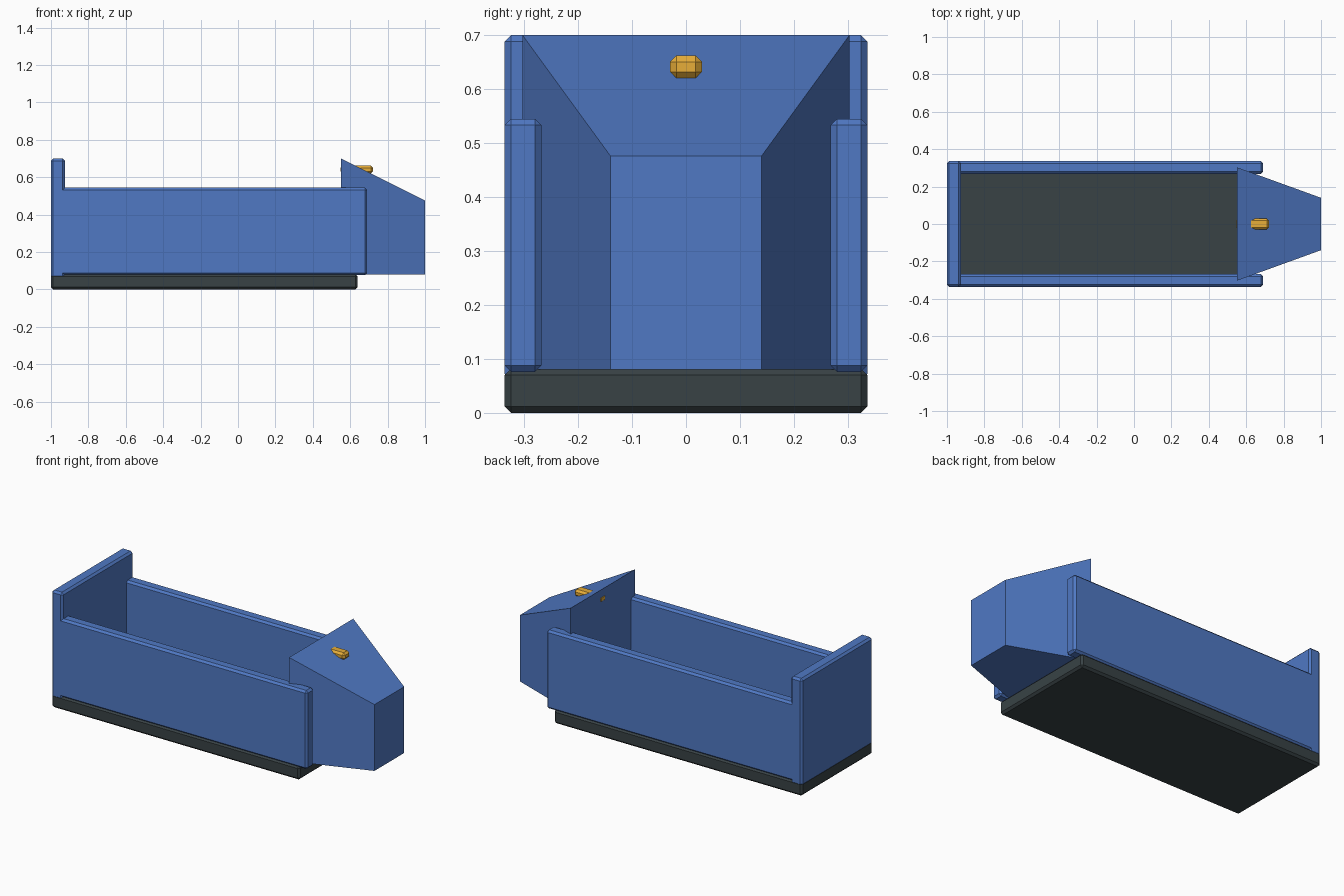
import bpy, bmesh

if "Cube" in bpy.data.objects:
    bpy.data.objects.remove(bpy.data.objects["Cube"])


def material(name, color):
    m = bpy.data.materials.new(name)
    m.diffuse_color = color
    m.use_nodes = True
    m.node_tree.nodes["Principled BSDF"].inputs["Base Color"].default_value = m.diffuse_color
    return m


BLUE = material("blue_paint", (0.08, 0.19, 0.55, 1))
DARK = material("dark_frame", (0.04, 0.055, 0.06, 1))
GOLD = material("amber", (0.8, 0.42, 0.04, 1))


def add_object(name, bm, mat):
    bmesh.ops.recalc_face_normals(bm, faces=bm.faces)
    mesh = bpy.data.meshes.new(name)
    bm.to_mesh(mesh)
    bm.free()
    mesh.materials.append(mat)
    ob = bpy.data.objects.new(name, mesh)
    bpy.context.collection.objects.link(ob)
    return ob


def box(name, x, y, z, mat, bevel=0.012):
    """Chamfered box spanning the given (min, max) ranges."""
    bm = bmesh.new()
    bmesh.ops.create_cube(bm, size=1)
    for v in bm.verts:
        for i, (lo, hi) in enumerate((x, y, z)):
            v.co[i] = hi if v.co[i] > 0 else lo
    ob = add_object(name, bm, mat)
    mod = ob.modifiers.new("chamfer", 'BEVEL')
    mod.width = bevel
    mod.segments = 1
    return ob


# Floor of the tub
box("base_plate", (-1, 0.64), (-0.336, 0.336), (0, 0.082), DARK)

# Tall end board
box("end_board", (-1, -0.925), (-0.336, 0.336), (0.06, 0.70), BLUE)

# Long side boards
for side, name in ((-1, "side_board_front"), (1, "side_board_back")):
    y = sorted((side * 0.268, side * 0.336))
    box(name, (-0.97, 0.69), y, (0.076, 0.545), BLUE)

# Tapered nose with sloping top
bm = bmesh.new()
rings = [[bm.verts.new((x, y, z)) for y, z in
          ((-w, 0.08), (w, 0.08), (w, top), (-w, top))]
         for x, w, top in ((0.55, 0.303, 0.70), (1.0, 0.14, 0.476))]
for ring in rings:
    bm.faces.new(ring)
for i in range(4):
    j = (i + 1) % 4
    bm.faces.new((rings[0][i], rings[0][j], rings[1][j], rings[1][i]))
add_object("nose", bm, BLUE)

# Small peg through the top of the nose
box("peg", (0.547, 0.722), (-0.03, 0.03), (0.62, 0.662), GOLD)
